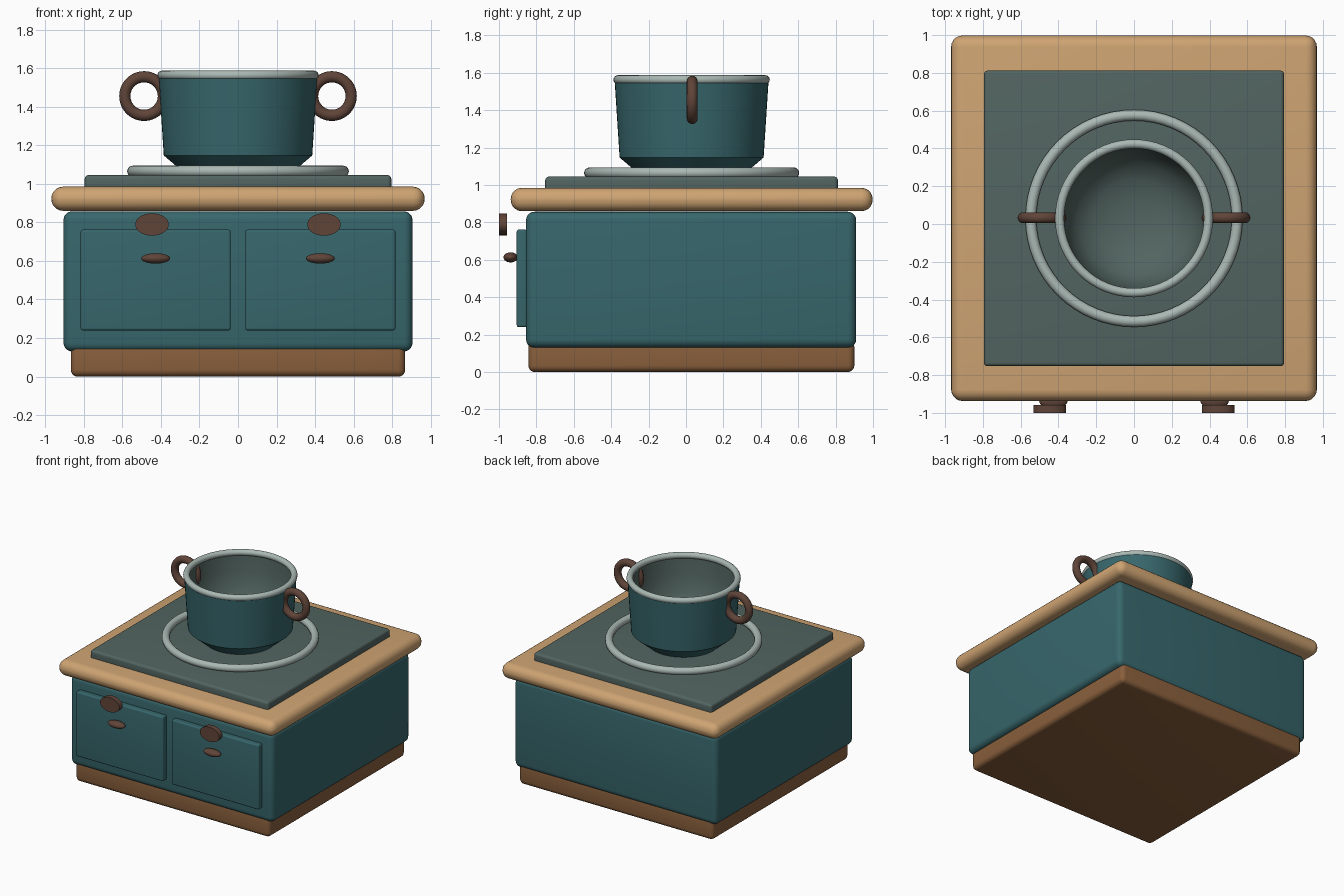
import bpy
import bmesh
from math import radians, cos, sin, tau
from mathutils import Matrix, Vector

default = bpy.data.objects.get("Cube")
if default:
    bpy.data.objects.remove(default, do_unlink=True)

CY = 0.03  # depth centre of the cabinet, hob and pot


def material(name, rgb):
    mat = bpy.data.materials.new(name)
    mat.use_nodes = True
    mat.diffuse_color = (*rgb, 1)
    mat.node_tree.nodes["Principled BSDF"].inputs["Base Color"].default_value = (*rgb, 1)
    return mat


TEAL = material("teal_enamel", (0.038, 0.135, 0.15))
TAN = material("light_wood", (0.62, 0.37, 0.17))
WOOD = material("mid_wood", (0.25, 0.115, 0.045))
SLATE = material("slate", (0.085, 0.13, 0.118))
SILVER = material("pale_metal", (0.40, 0.48, 0.45))
BROWN = material("dark_brown", (0.115, 0.058, 0.04))


def finish(name, bm, mat, angle=35):
    """Turn a bmesh into a shaded, coloured object."""
    bmesh.ops.recalc_face_normals(bm, faces=bm.faces)
    mesh = bpy.data.meshes.new(name)
    bm.to_mesh(mesh)
    bm.free()
    mesh.materials.append(mat)
    obj = bpy.data.objects.new(name, mesh)
    bpy.context.collection.objects.link(obj)
    bpy.ops.object.select_all(action="DESELECT")
    obj.select_set(True)
    bpy.context.view_layer.objects.active = obj
    bpy.ops.object.shade_smooth_by_angle(angle=radians(angle))
    return obj


def rounded_box(name, x, y, z, bevel, mat):
    """Box from (min, max) ranges with rounded edges."""
    bm = bmesh.new()
    bmesh.ops.create_cube(bm, size=1)
    for v in bm.verts:
        v.co = Vector([(lo + hi) / 2 + c * (hi - lo)
                       for c, (lo, hi) in zip(v.co, (x, y, z))])
    bmesh.ops.bevel(bm, geom=bm.edges[:], offset=bevel, segments=5,
                    profile=0.5, affect="EDGES")
    return finish(name, bm, mat)


def lathe(bm, profile, steps=64):
    """Spin (radius, height) points around the z axis."""
    verts = [bm.verts.new((r, 0, z)) for r, z in profile]
    edges = [bm.edges.new(pair) for pair in zip(verts, verts[1:])]
    bmesh.ops.spin(bm, geom=verts + edges, cent=(0, 0, 0), axis=(0, 0, 1),
                   angle=tau, steps=steps, use_duplicate=False)
    bmesh.ops.remove_doubles(bm, verts=bm.verts, dist=0.0005)


def torus(name, centre, major, minor, mat, upright=False, sides=16):
    bm = bmesh.new()
    circle = [(major + minor * cos(tau * i / sides), minor * sin(tau * i / sides))
              for i in range(sides)]
    lathe(bm, circle + circle[:1])
    if upright:
        bm.transform(Matrix.Rotation(radians(90), 4, "X"))
    bm.transform(Matrix.Translation(centre))
    return finish(name, bm, mat, 60)


def turned(name, profile, mat, angle):
    bm = bmesh.new()
    lathe(bm, profile)
    bm.transform(Matrix.Translation((0, CY, 0)))
    return finish(name, bm, mat, angle)


# Cabinet, worktop and hob plate
rounded_box("plinth", (-0.867, 0.867), (-0.843, 0.9), (0, 0.17), 0.035, WOOD)
rounded_box("cabinet_body", (-0.905, 0.905), (-0.855, 0.91), (0.13, 0.857), 0.045, TEAL)
rounded_box("worktop", (-0.968, 0.968), (-0.937, 0.998), (0.86, 0.985), 0.06, TAN)
rounded_box("hob_plate", (-0.795, 0.795), (-0.753, 0.812), (0.96, 1.045), 0.02, SLATE)
torus("burner_ring", (0, CY, 1.065), 0.546, 0.029, SILVER)

# Doors, pulls and knobs on both sides
for side, s in (("right", -1), ("left", 1)):
    door_x = s * 0.427
    rounded_box(side + "_door", (door_x - 0.389, door_x + 0.389),
                (-0.905, -0.85), (0.24, 0.762), 0.012, TEAL)

    bm = bmesh.new()
    bmesh.ops.create_uvsphere(bm, u_segments=32, v_segments=16, radius=1)
    bm.transform(Matrix.Translation((door_x, -0.938, 0.613))
                 @ Matrix.Diagonal((0.075, 0.038, 0.027, 1)))
    finish(side + "_door_pull", bm, BROWN, 60)

    bm = bmesh.new()
    bmesh.ops.create_cone(bm, cap_ends=True, segments=40, radius1=1, radius2=1, depth=1)
    bm.transform(Matrix.Translation((s * 0.446, -0.979, 0.789))
                 @ Matrix.Diagonal((0.087, 0.042, 0.058, 1))
                 @ Matrix.Rotation(radians(90), 4, "X"))
    finish(side + "_knob", bm, BROWN)

    torus(side + "_pot_handle", (s * 0.487, CY + 0.003, 1.455), 0.1, 0.029,
          BROWN, upright=True)

# Pot shell, inner lining and rim
turned("pot_shell", [(0, 1.045), (0.265, 1.045), (0.385, 1.147), (0.412, 1.565),
                     (0.385, 1.57)], TEAL, 30)
turned("pot_lining", [(0.385, 1.57), (0.377, 1.42), (0.355, 1.29), (0.3, 1.19),
                      (0.21, 1.13), (0.1, 1.105), (0, 1.1)], SLATE, 60)
torus("pot_rim", (0, CY, 1.563), 0.394, 0.024, SILVER)
